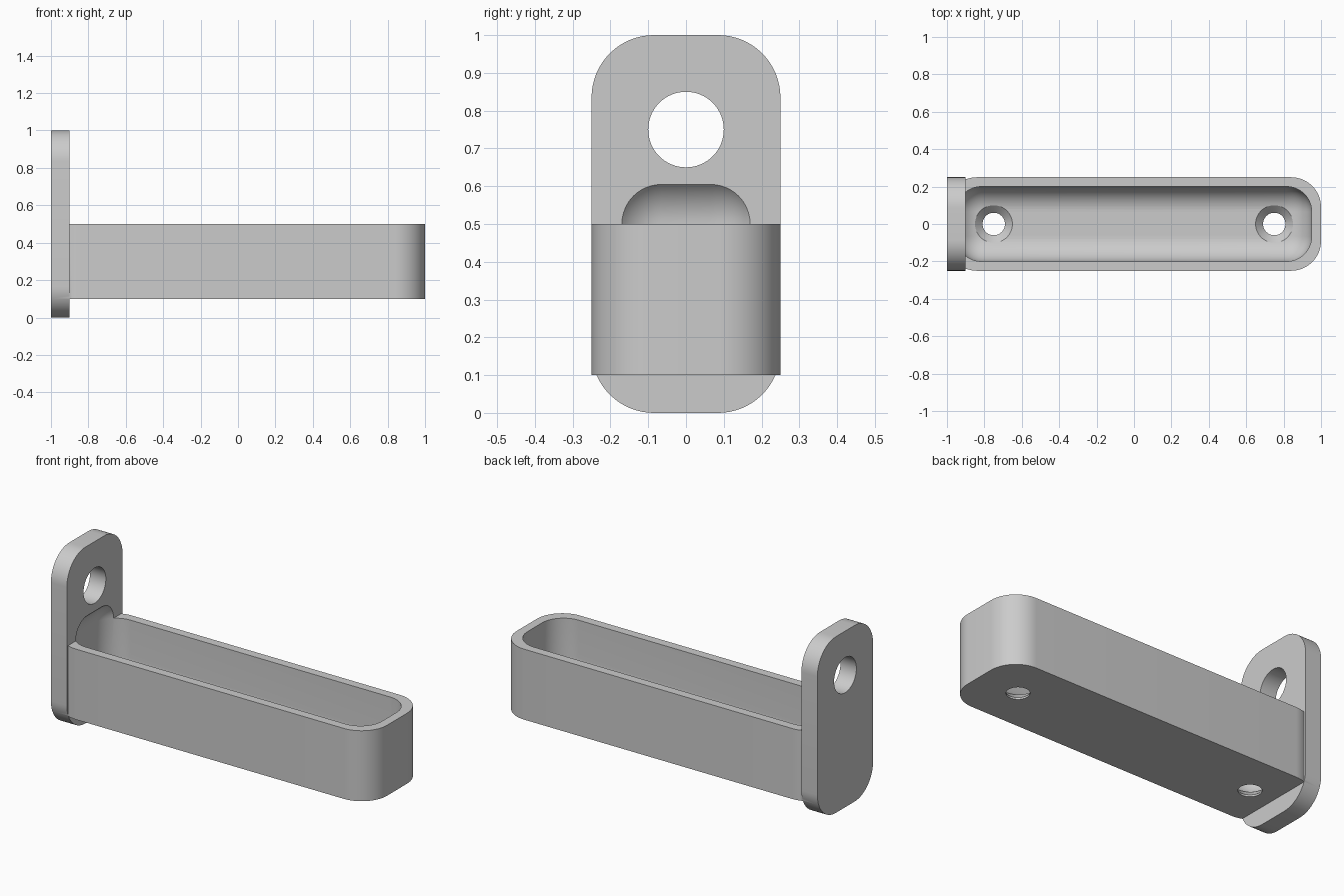
import bpy, bmesh, math
from mathutils import Matrix, Vector

if "Cube" in bpy.data.objects:
    bpy.data.objects.remove(bpy.data.objects["Cube"])

grey = bpy.data.materials.new("light grey")
grey.diffuse_color = (0.6, 0.6, 0.6, 1)
grey.use_nodes = True
grey.node_tree.nodes["Principled BSDF"].inputs["Base Color"].default_value = grey.diffuse_color


def finish(bm, name):
    bmesh.ops.recalc_face_normals(bm, faces=bm.faces)
    mesh = bpy.data.meshes.new(name)
    bm.to_mesh(mesh)
    bm.free()
    mesh.materials.append(grey)
    ob = bpy.data.objects.new(name, mesh)
    bpy.context.collection.objects.link(ob)
    return ob


def rounded_rect(hx, hy, r, n=16):
    """Outline of a rounded rectangle centred on the origin."""
    pts = []
    for q, (sx, sy) in enumerate([(1, 1), (-1, 1), (-1, -1), (1, -1)]):
        for i in range(n + 1):
            a = math.pi / 2 * (q + i / n)
            pts.append((sx * (hx - r) + r * math.cos(a), sy * (hy - r) + r * math.sin(a)))
    return pts


def prism(name, pts, direction):
    """Extrude a closed outline of 3D points."""
    bm = bmesh.new()
    face = bm.faces.new([bm.verts.new(p) for p in pts])
    ext = bmesh.ops.extrude_face_region(bm, geom=[face])
    verts = [g for g in ext["geom"] if isinstance(g, bmesh.types.BMVert)]
    bmesh.ops.translate(bm, verts=verts, vec=Vector(direction))
    return finish(bm, name)


def lathe(name, profile, x, n=48):
    """Closed solid of revolution about a vertical axis at x."""
    bm = bmesh.new()
    rings = [[bm.verts.new((x + r * math.cos(2 * math.pi * i / n), r * math.sin(2 * math.pi * i / n), z))
              for i in range(n)] for r, z in profile]
    for a, b in zip(rings, rings[1:]):
        for i in range(n):
            j = (i + 1) % n
            bm.faces.new((a[i], a[j], b[j], b[i]))
    bm.faces.new(rings[0])
    bm.faces.new(rings[-1])
    return finish(bm, name)


def boolean(target, tool, operation):
    tool.hide_render = True
    bpy.context.view_layer.objects.active = target
    mod = target.modifiers.new(tool.name, 'BOOLEAN')
    mod.operation, mod.solver, mod.object = operation, 'EXACT', tool
    bpy.ops.object.modifier_apply(modifier=mod.name)
    bpy.data.objects.remove(tool)


# Upright mounting plate
holder = prism("wall_mounted_tray",
               [(-1, y, z + 0.5) for y, z in rounded_rect(0.25, 0.5, 0.165)], (0.1, 0, 0))

# Tray body, its rear end buried in the plate
body = prism("tray_body",
             [(x, y, 0.1) for x, y in rounded_rect(1, 0.25, 0.16) if x > -0.94], (0, 0, 0.4))
boolean(holder, body, 'UNION')

# Rounded cavity, also scooping into the plate
bm = bmesh.new()
bmesh.ops.create_cube(bm, size=1, matrix=Matrix.Translation((0, 0, 0.3925)) @ Matrix.Diagonal((1.9, 0.4, 0.485, 1)))
bmesh.ops.bevel(bm, geom=bm.edges[:], offset=0.135, segments=14, profile=0.5, affect='EDGES')
boolean(holder, finish(bm, "cavity_cutter"), 'DIFFERENCE')

# Round hole through the plate
circle = [(2 * math.pi * i / 64) for i in range(64)]
boolean(holder, prism("plate_hole_cutter",
                      [(-1.1, 0.1 * math.cos(a), 0.75 + 0.1 * math.sin(a)) for a in circle], (0.3, 0, 0)),
        'DIFFERENCE')

# Countersunk screw holes in the floor
for x in (-0.75, 0.75):
    boolean(holder, lathe("screw_hole_cutter", [(0.06, 0.05), (0.06, 0.11), (0.1, 0.15), (0.1, 0.25)], x),
            'DIFFERENCE')

# Smooth rounded surfaces, sharp edges kept
holder.select_set(True)
bpy.context.view_layer.objects.active = holder
bpy.ops.object.shade_smooth_by_angle(angle=math.radians(30))
